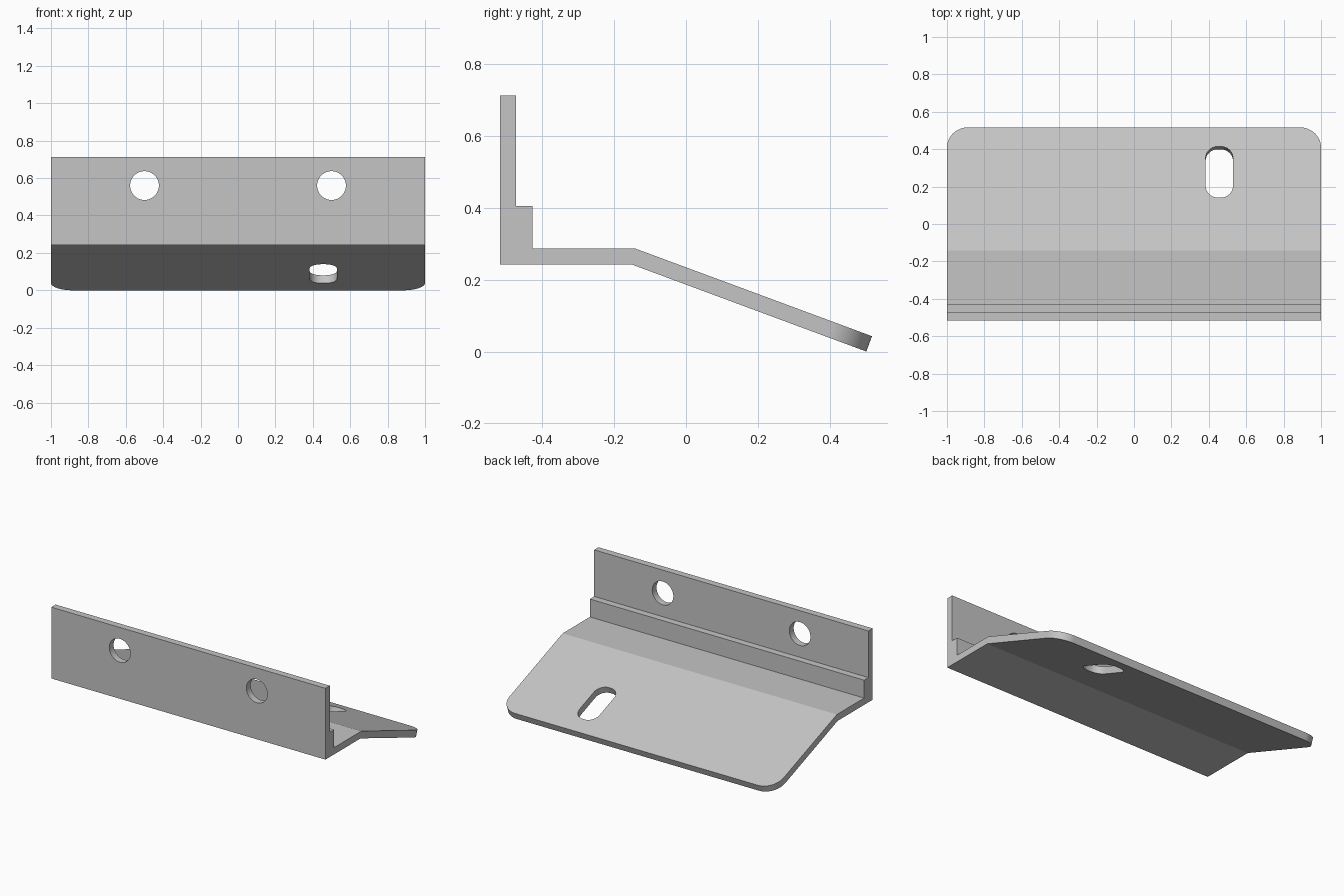
import bpy, bmesh
from math import radians, cos, sin, atan2
from mathutils import Matrix, Vector

cube = bpy.data.objects.get("Cube")
if cube:
    bpy.data.objects.remove(cube, do_unlink=True)

grey = bpy.data.materials.new("plain grey metal")
grey.use_nodes = True
colour = (0.56, 0.56, 0.56, 1)
grey.diffuse_color = colour
grey.node_tree.nodes["Principled BSDF"].inputs["Base Color"].default_value = colour


def make_object(name, bm):
    bmesh.ops.recalc_face_normals(bm, faces=bm.faces)
    mesh = bpy.data.meshes.new(name)
    bm.to_mesh(mesh)
    bm.free()
    mesh.materials.append(grey)
    obj = bpy.data.objects.new(name, mesh)
    bpy.context.collection.objects.link(obj)
    return obj


def extruded(points, direction):
    bm = bmesh.new()
    face = bm.faces.new([bm.verts.new(p) for p in points])
    new = bmesh.ops.extrude_face_region(bm, geom=[face])["geom"]
    bmesh.ops.translate(bm, vec=direction,
                        verts=[v for v in new if isinstance(v, bmesh.types.BMVert)])
    return bm


# Bent bracket: side profile (y, z) swept across the width
T = 0.045
BEND = Vector((0, -0.143, 0.287))
END = Vector((0, 0.517, 0.0425))
tilt = atan2(END.z - BEND.z, END.y - BEND.y)
normal = Vector((0, -sin(tilt), cos(tilt)))
end_low = END - normal * T
profile = [(-0.517, 0.242), (-0.517, 0.712), (-0.472, 0.712), (-0.472, 0.405),
           (-0.427, 0.405), (-0.427, 0.287), (BEND.y, BEND.z), (END.y, END.z),
           (end_low.y, 0), (-0.151, 0.242)]
bm = extruded([(-1, y, z) for y, z in profile], (2, 0, 0))

# Rounded corners at the far end of the sloping plate
corners = [e for e in bm.edges
           if all(v.co.y > 0.4 for v in e.verts)
           and abs(e.verts[0].co.x - e.verts[1].co.x) < 0.01]
bmesh.ops.bevel(bm, geom=corners, offset=0.115, offset_type='OFFSET', segments=14,
                profile=0.5, affect='EDGES')
bracket = make_object("bent_bracket", bm)

# Round screw holes in the upright flange
cutters = []
for x in (-0.5, 0.5):
    bm = bmesh.new()
    bmesh.ops.create_cone(bm, cap_ends=True, segments=48, radius1=0.077, radius2=0.077,
                          depth=0.3, matrix=Matrix.Translation((x, -0.5, 0.56))
                          @ Matrix.Rotation(radians(90), 4, 'X'))
    cutters.append(make_object("screw_hole_cutter", bm))

# Rounded slot cut square through the sloping plate
half_w, half_l, r = 0.073, 0.146, 0.066
outline = []
for k, (sx, sy) in enumerate(((1, 1), (-1, 1), (-1, -1), (1, -1))):
    for i in range(13):
        a = radians(90 * k + 7.5 * i)
        outline.append((sx * (half_w - r) + r * cos(a),
                        sy * (half_l - r) + r * sin(a), -0.1))
bm = extruded(outline, (0, 0, 0.2))
slot_y = 0.278
slot_z = BEND.z + (slot_y - BEND.y) * (END.z - BEND.z) / (END.y - BEND.y)
bm.transform(Matrix.Translation((0.456, slot_y, slot_z)) @ Matrix.Rotation(tilt, 4, 'X'))
cutters.append(make_object("slot_cutter", bm))

for cutter in cutters:
    cutter.hide_render = True
    mod = bracket.modifiers.new("cut", 'BOOLEAN')
    mod.operation = 'DIFFERENCE'
    mod.solver = 'EXACT'
    mod.object = cutter

# Bake the cuts and drop the cutters
bpy.context.view_layer.update()
cut_mesh = bpy.data.meshes.new_from_object(
    bracket.evaluated_get(bpy.context.evaluated_depsgraph_get()))
bracket.modifiers.clear()
bracket.data = cut_mesh
for cutter in cutters:
    bpy.data.objects.remove(cutter, do_unlink=True)

# Smooth the curved walls, keep the bends crisp
bpy.ops.object.select_all(action='DESELECT')
bracket.select_set(True)
bpy.context.view_layer.objects.active = bracket
bpy.ops.object.shade_smooth_by_angle(angle=radians(14))
